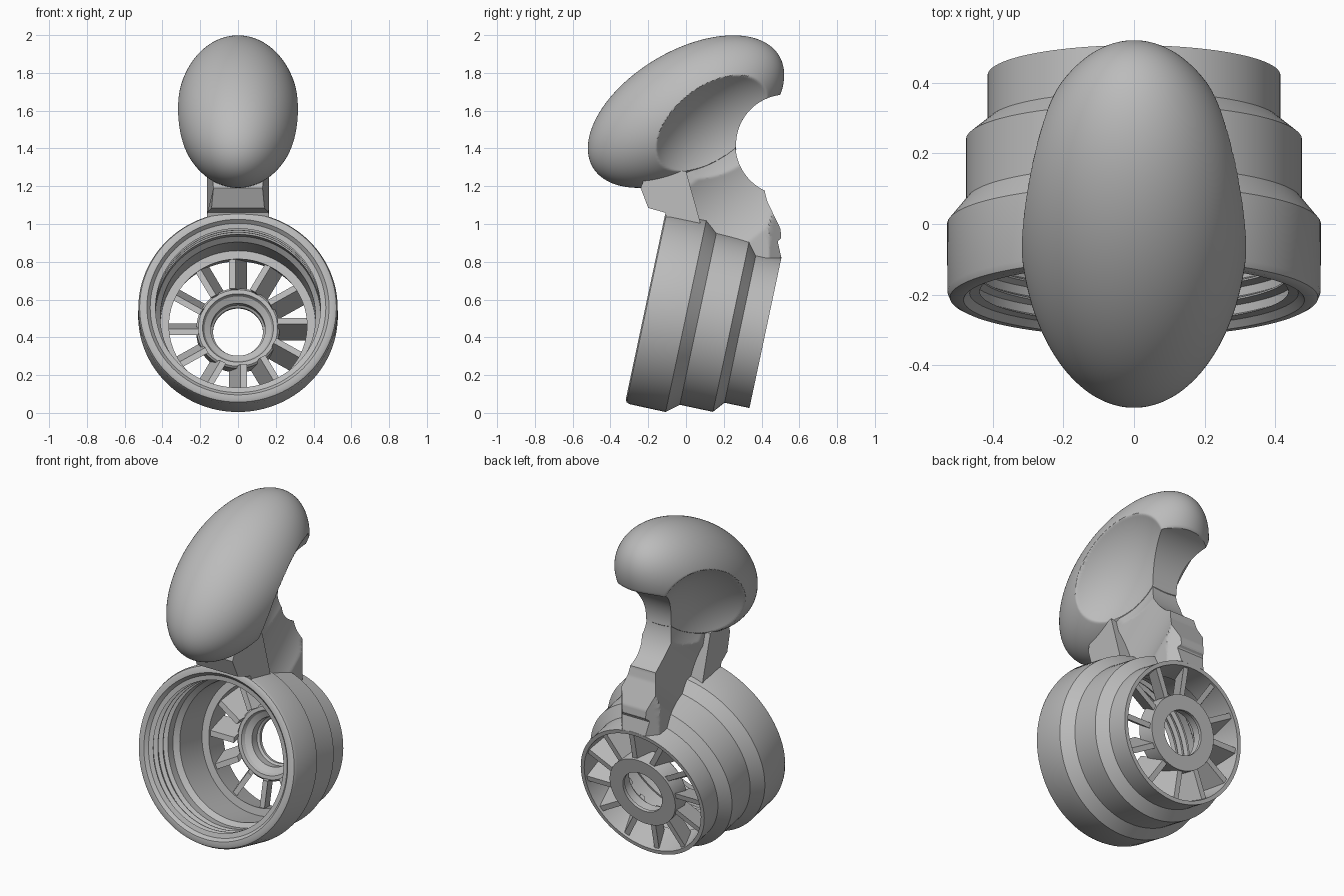
import bpy, bmesh, math
from mathutils import Matrix, Vector

if "Cube" in bpy.data.objects:
    bpy.data.objects.remove(bpy.data.objects["Cube"])

grey = bpy.data.materials.new("plain_grey")
grey.use_nodes = True
grey.diffuse_color = (0.5, 0.5, 0.5, 1)
grey.node_tree.nodes["Principled BSDF"].inputs["Base Color"].default_value = (0.5, 0.5, 0.5, 1)

# Housing frame: local z runs backwards along the tilted axis
TILT = math.radians(12)
FRONT = Vector((0, -0.215, 0.56))
FRAME = Matrix.Translation(FRONT) @ Matrix.Rotation(-math.pi / 2 - TILT, 4, 'X') @ Matrix.Diagonal((1.015, 1, 1, 1))

# Round hollow behind the neck, as a circle in the (y, z) plane
HOLLOW = Vector((0.53, 1.42))
HOLLOW_R = 0.265


def finish(name, bm, matrix=None, angle=None):
    if matrix:
        bm.transform(matrix)
    bmesh.ops.recalc_face_normals(bm, faces=bm.faces)
    mesh = bpy.data.meshes.new(name)
    bm.to_mesh(mesh)
    bm.free()
    mesh.materials.append(grey)
    obj = bpy.data.objects.new(name, mesh)
    bpy.context.collection.objects.link(obj)
    if angle:
        bpy.ops.object.select_all(action='DESELECT')
        obj.select_set(True)
        bpy.context.view_layer.objects.active = obj
        bpy.ops.object.shade_smooth_by_angle(angle=math.radians(angle))


def bridge(bm, here, there):
    """Join two rings of vertices with quads."""
    for j in range(len(here)):
        k = (j + 1) % len(here)
        bm.faces.new((here[j], here[k], there[k], there[j]))


def loft(bm, rings):
    """Skin a stack of point rings and cap both ends."""
    rings = [[bm.verts.new(p) for p in ring] for ring in rings]
    for here, there in zip(rings, rings[1:]):
        bridge(bm, here, there)
    bm.faces.new(rings[0])
    bm.faces.new(rings[-1])


def lathe(name, profile, steps=96):
    """Revolve a closed (radius, depth) outline about the housing axis."""
    bm = bmesh.new()
    rings = []
    for i in range(steps):
        a = math.tau * i / steps
        rings.append([bm.verts.new((r * math.cos(a), r * math.sin(a), s)) for r, s in profile])
    for i in range(steps):
        bridge(bm, rings[i], rings[(i + 1) % steps])
    finish(name, bm, FRAME, 30)


def scoop_width(y, z):
    """Half width left by the scoops that thin the neck and hollow the head's sides."""
    rise, run = 0.77 * z - 0.64 * y, 0.77 * y + 0.64 * z
    width = 1.0
    if abs(rise - 0.7) < 0.5:
        width = 0.585 - math.sqrt(0.25 - (rise - 0.7) ** 2)
    q = ((rise - 0.935) / 0.39) ** 2 + ((run - 1.097) / 0.54) ** 2
    if q < 1:
        width = min(width, 0.485 - 0.4 * math.sqrt(1 - q))
    return width


def follow(points, z):
    """Read y off a polyline of (y, z) points with rising z."""
    for (y0, z0), (y1, z1) in zip(points, points[1:]):
        if z <= z1:
            return y0 + (y1 - y0) * (z - z0) / (z1 - z0)
    return points[-1][0]


# Stepped housing with a rounded lip and a ridged bore
outer = [(0.475, 0.0), (0.5, 0.0), (0.513, 0.007), (0.52, 0.025), (0.521, 0.22), (0.468, 0.286),
         (0.468, 0.465), (0.408, 0.515), (0.408, 0.65), (0.385, 0.65)]
bore = [(0.36, 0.47), (0.405, 0.47), (0.405, 0.25), (0.43, 0.22)]
for i in range(3):
    s = 0.17 - 0.05 * i
    bore += [(0.43, s), (0.452, s - 0.01), (0.452, s - 0.035), (0.43, s - 0.045)]
bore += [(0.458, 0.02)]
lathe("housing", outer + bore)

# Hub ring
lathe("hub", [(0.185, 0.53), (0.207, 0.53), (0.217, 0.54), (0.217, 0.65), (0.13, 0.65),
              (0.13, 0.63), (0.142, 0.62), (0.142, 0.57), (0.175, 0.55)])

# Twelve pitched vanes between hub and housing
bm = bmesh.new()
for i in range(12):
    spin = Matrix.Rotation(math.tau * i / 12, 3, 'Z')
    loft(bm, [[spin @ Vector((r, t + shift, s))
               for r, t in ((0.205, -0.016), (0.205, 0.016), (rim, 0.016), (rim, -0.016))]
              for s, shift, rim in ((0.49, -0.03, 0.375), (0.635, 0.03, 0.392))])
finish("vanes", bm, FRAME)

# Tilted egg-shaped head, hollowed behind and on both sides
bm = bmesh.new()
bmesh.ops.create_uvsphere(bm, u_segments=192, v_segments=160, radius=1)
bm.transform(Matrix.Translation((0, 0, 1.595)) @ Matrix.Rotation(math.radians(31), 4, 'X')
             @ Matrix.Diagonal((0.322, 0.575, 0.32, 1)) @ Matrix.Rotation(math.pi / 2, 4, 'Y'))
for v in bm.verts:
    out = v.co.yz - HOLLOW
    if out.length < HOLLOW_R:
        v.co.yz = HOLLOW + out.normalized() * HOLLOW_R
    limit = scoop_width(v.co.y, v.co.z)
    v.co.x = max(-limit, min(limit, v.co.x))
finish("head", bm, angle=35)

# Neck web and foot: a stack of thin sections between a front and a back outline
front = [(0.37, 0.82), (0.32, 0.89), (0.15, 0.93), (0.07, 1.0), (0.0, 1.27), (0.03, 1.55)]
back = [(0.505, 0.82), (0.485, 0.91), (0.505, 0.925), (0.5, 0.975), (0.43, 1.12), (0.416, 1.175)]
bm = bmesh.new()
sections = []
for i in range(81):
    z = 0.82 + 0.68 * i / 80
    y0, y1 = follow(front, z), follow(back, z)
    if z > 1.175:
        y1 = HOLLOW.x - math.sqrt((HOLLOW_R + 0.003) ** 2 - (z - HOLLOW.y) ** 2)
    side = []
    for j in range(25):
        y = y0 + (y1 - y0) * j / 24
        width = min(0.13 - 0.8 * max(0, y - 0.44), scoop_width(y, z) - 0.003)
        side.append((width, y, z))
    sections.append(side + [(-x, y, z) for x, y, z in reversed(side)])
loft(bm, sections)
finish("neck", bm, angle=25)

# Wedge under the front of the head, narrowing forwards
bm = bmesh.new()
wedge = [(-0.2, 1.3), (-0.24, 1.19), (-0.2, 1.085), (-0.11, 1.06), (-0.1, 1.02),
         (0.08, 0.99), (0.07, 1.03), (0.0, 1.28)]
loft(bm, [[(sx * (0.165 - 0.25 * max(0, -0.1 - y)), y, z) for y, z in wedge] for sx in (-1, 1)])
finish("front_bracket", bm)
